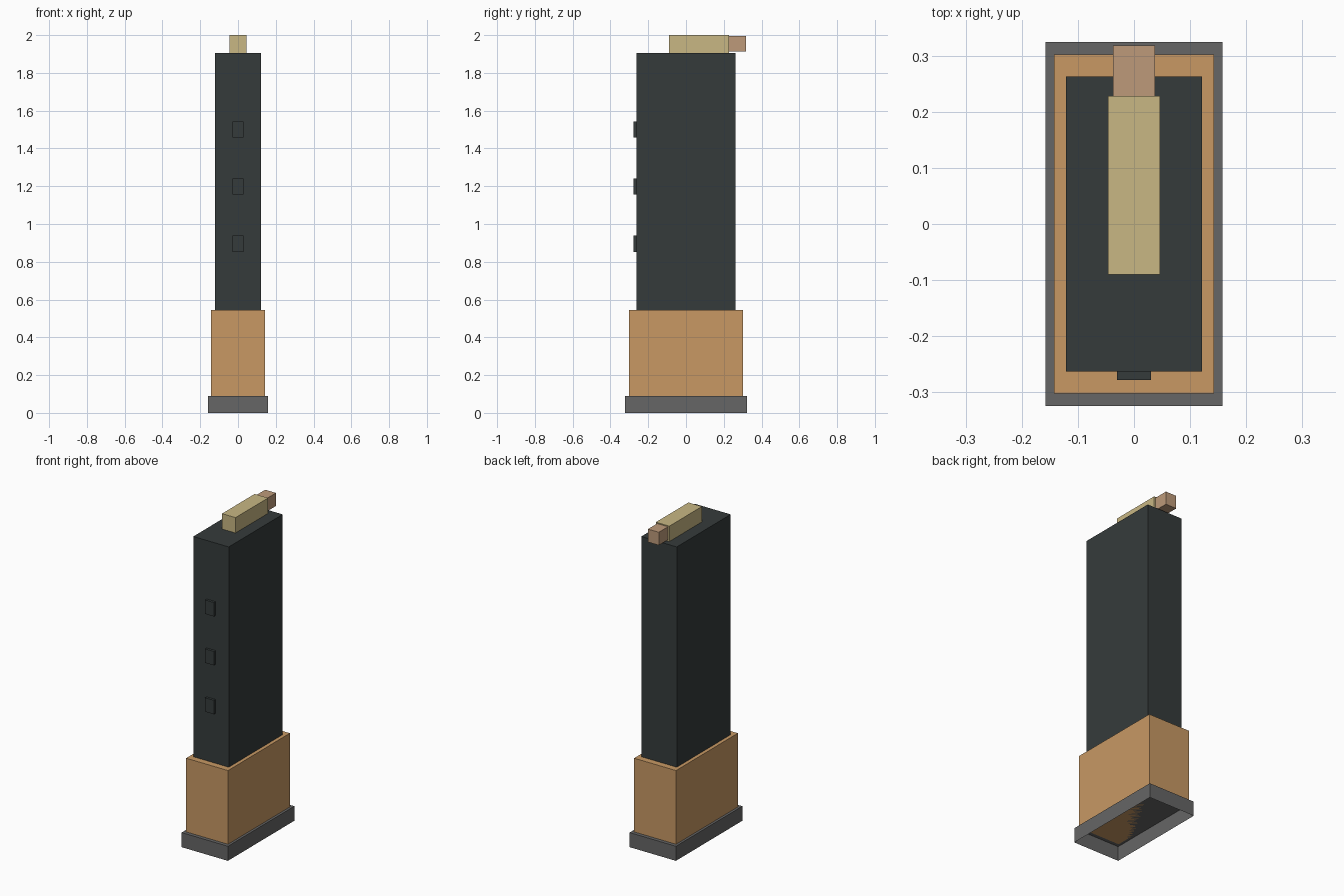
import bpy, bmesh

if "Cube" in bpy.data.objects:
    bpy.data.objects.remove(bpy.data.objects["Cube"])


def material(name, r, g, b):
    """Flat colour from 0-255 screen values, stored as linear."""
    m = bpy.data.materials.new(name)
    lin = [((c / 255 + 0.055) / 1.055) ** 2.4 for c in (r, g, b)]
    m.diffuse_color = (*lin, 1)
    m.use_nodes = True
    m.node_tree.nodes["Principled BSDF"].inputs["Base Color"].default_value = m.diffuse_color
    return m


def box(name, x, y, z, mat, open_bottom=False):
    """Box from (min, max) ranges, optionally hollow from below."""
    bm = bmesh.new()
    bmesh.ops.create_cube(bm, size=1)
    for v in bm.verts:
        v.co = [r[0] if c < 0 else r[1] for c, r in zip(v.co, (x, y, z))]
    if open_bottom:
        bm.normal_update()
        down = [f for f in bm.faces if f.normal.z < -0.5]
        bmesh.ops.delete(bm, geom=down, context='FACES_ONLY')
    mesh = bpy.data.meshes.new(name)
    bm.to_mesh(mesh)
    bm.free()
    mesh.materials.append(mat)
    obj = bpy.data.objects.new(name, mesh)
    bpy.context.collection.objects.link(obj)
    return obj


grey = material("base_grey", 102, 102, 102)
tan = material("sleeve_tan", 200, 153, 100)
dark = material("body_dark", 53, 59, 59)
brass = material("brass", 200, 183, 131)
copper = material("copper", 189, 154, 122)

# Hollow floor plate, tan sleeve and tall body
box("floor_plate", (-0.158, 0.158), (-0.324, 0.324), (0, 0.09), grey, open_bottom=True)
box("sleeve", (-0.143, 0.143), (-0.302, 0.302), (0.09, 0.545), tan)
box("body", (-0.121, 0.121), (-0.263, 0.263), (0.545, 1.905), dark)

# Three raised studs on the front
for i, z in enumerate((0.896, 1.198, 1.5)):
    box(f"stud_{i + 1}", (-0.03, 0.03), (-0.278, -0.263), (z - 0.043, z + 0.043), dark)

# Casing and tip lying on top
box("casing", (-0.046, 0.046), (-0.09, 0.228), (1.905, 2.0), brass)
box("tip", (-0.037, 0.037), (0.228, 0.318), (1.914, 1.994), copper)
